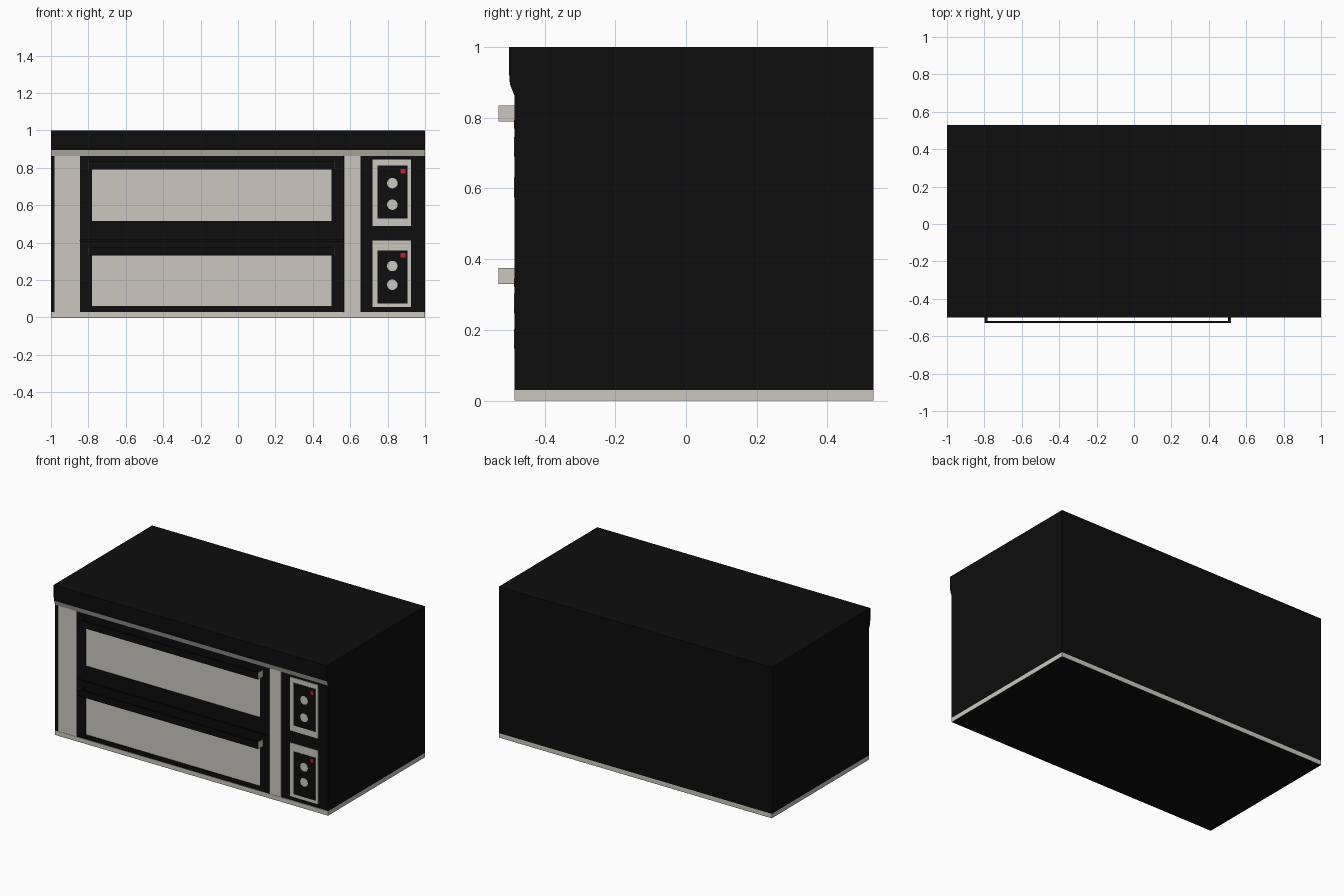
import bpy, bmesh, math

if "Cube" in bpy.data.objects:
    bpy.data.objects.remove(bpy.data.objects["Cube"])


def material(name, rgb):
    m = bpy.data.materials.new(name)
    m.diffuse_color = (*rgb, 1)
    m.use_nodes = True
    m.node_tree.nodes["Principled BSDF"].inputs["Base Color"].default_value = m.diffuse_color
    return m


BLACK = material("black_enamel", (0.004, 0.004, 0.004))
CREAM = material("warm_steel", (0.60, 0.575, 0.52))
RED = material("red_lamp", (0.55, 0.015, 0.02))


def finish(name, bm, *mats):
    bmesh.ops.recalc_face_normals(bm, faces=bm.faces)
    me = bpy.data.meshes.new(name)
    bm.to_mesh(me)
    bm.free()
    for m in mats:
        me.materials.append(m)
    ob = bpy.data.objects.new(name, me)
    bpy.context.collection.objects.link(ob)
    return ob


def box_mesh(x, y, z):
    bm = bmesh.new()
    bmesh.ops.create_cube(bm, size=1)
    for v in bm.verts:
        v.co = [r[0] if c < 0 else r[1] for c, r in zip(v.co, (x, y, z))]
    return bm


def box(name, x, y, z, mat):
    return finish(name, box_mesh(x, y, z), mat)


def prism(name, profile, x0, x1, accent=None):
    """Extrude a (y, z) profile along x; the accent edge gets the cream material."""
    bm = bmesh.new()
    a, b = [[bm.verts.new((x, y, z)) for y, z in profile] for x in (x0, x1)]
    n = len(profile)
    bm.faces.new(a)
    bm.faces.new(b[::-1])
    for i in range(n):
        j = (i + 1) % n
        f = bm.faces.new((a[i], b[i], b[j], a[j]))
        f.material_index = 1 if i == accent else 0
    return finish(name, bm, BLACK, CREAM)


FRONT, BACK = -0.485, 0.53

# Base plinth with a dark underside
box("base_plinth", (-1, 1), (FRONT, BACK), (0.001, 0.03), CREAM)
box("bottom_panel", (-0.999, 0.999), (FRONT + .001, BACK - .001), (0, 0.002), BLACK)

# Oven body with the overhanging top edge and its cream lower slope
prism("oven_body", [(BACK, 0.03), (BACK, 1), (-0.50, 1), (-0.50, 0.92),
                    (-0.498, 0.895), (FRONT, 0.862), (-0.47, 0.862), (-0.47, 0.03)],
      -1, 1, accent=4)

# Side wall edges
for s, side in ((-1, "left"), (1, "right")):
    box(f"{side}_wall_edge", sorted((s, s * 0.982)), (FRONT, -0.46), (0.03, 0.864), BLACK)

# Cream front columns
box("left_column", (-0.982, -0.845), (-0.483, -0.46), (0.03, 0.864), CREAM)
box("middle_column", (0.568, 0.655), (-0.483, -0.46), (0.03, 0.864), CREAM)
box("control_backing", (0.655, 0.982), (-0.48, -0.46), (0.03, 0.864), BLACK)


def door(level, z0, z1, w0, w1, h0):
    # Door frame with a shallow window recess
    bm = bmesh.new()
    xs, zs = (-0.845, -0.78, 0.50, 0.565), (z0, w0, w1, z1)
    g = [[bm.verts.new((x, -0.482, z)) for x in xs] for z in zs]
    for r in range(3):
        for c in range(3):
            if (r, c) != (1, 1):
                bm.faces.new((g[r][c], g[r][c + 1], g[r + 1][c + 1], g[r + 1][c]))
    ext = bmesh.ops.extrude_face_region(bm, geom=bm.faces[:])
    for v in ext["geom"]:
        if isinstance(v, bmesh.types.BMVert):
            v.co.y = -0.468
    finish(f"{level}_door_frame", bm, BLACK)
    box(f"{level}_door_window", (-0.78, 0.50), (-0.478, -0.465), (w0, w1), CREAM)

    # Handle bar, brackets and cream end caps
    h1 = h0 + 0.045
    box(f"{level}_handle_bar", (-0.797, 0.517), (-0.53, -0.518), (h0, h1), BLACK)
    for side, a, b, cap in (("left", -0.797, -0.783, -0.799), ("right", 0.503, 0.517, 0.517)):
        box(f"{level}_{side}_handle_bracket", (a, b), (-0.519, -0.48), (h0, h1), BLACK)
        box(f"{level}_{side}_handle_cap", (cap, cap + .002), (-0.53, -0.48), (h0, h1), CREAM)


door("upper", 0.415, 0.862, 0.515, 0.79, 0.79)
door("lower", 0.03, 0.408, 0.06, 0.33, 0.33)


def control(level, z0, z1, i0, i1, knobs, lamp):
    # Control plate, dark inset, knobs and indicator lamp
    box(f"{level}_control_plate", (0.72, 0.925), (-0.483, -0.47), (z0, z1), CREAM)
    box(f"{level}_control_inset", (0.745, 0.905), (-0.4845, -0.47), (i0, i1), BLACK)
    for k, z in enumerate(knobs):
        bpy.ops.mesh.primitive_cylinder_add(vertices=24, radius=0.028, depth=0.012,
                                            location=(0.825, -0.481, z),
                                            rotation=(math.pi / 2, 0, 0))
        ob = bpy.context.object
        ob.name = f"{level}_knob_{k + 1}"
        ob.data.materials.append(CREAM)
        bpy.ops.object.shade_smooth_by_angle()
    box(f"{level}_indicator_lamp", (0.87, 0.895), (-0.486, -0.475), (lamp - .012, lamp + .012), RED)


control("upper", 0.49, 0.845, 0.53, 0.813, (0.718, 0.603), 0.782)
control("lower", 0.055, 0.41, 0.075, 0.358, (0.275, 0.175), 0.333)
